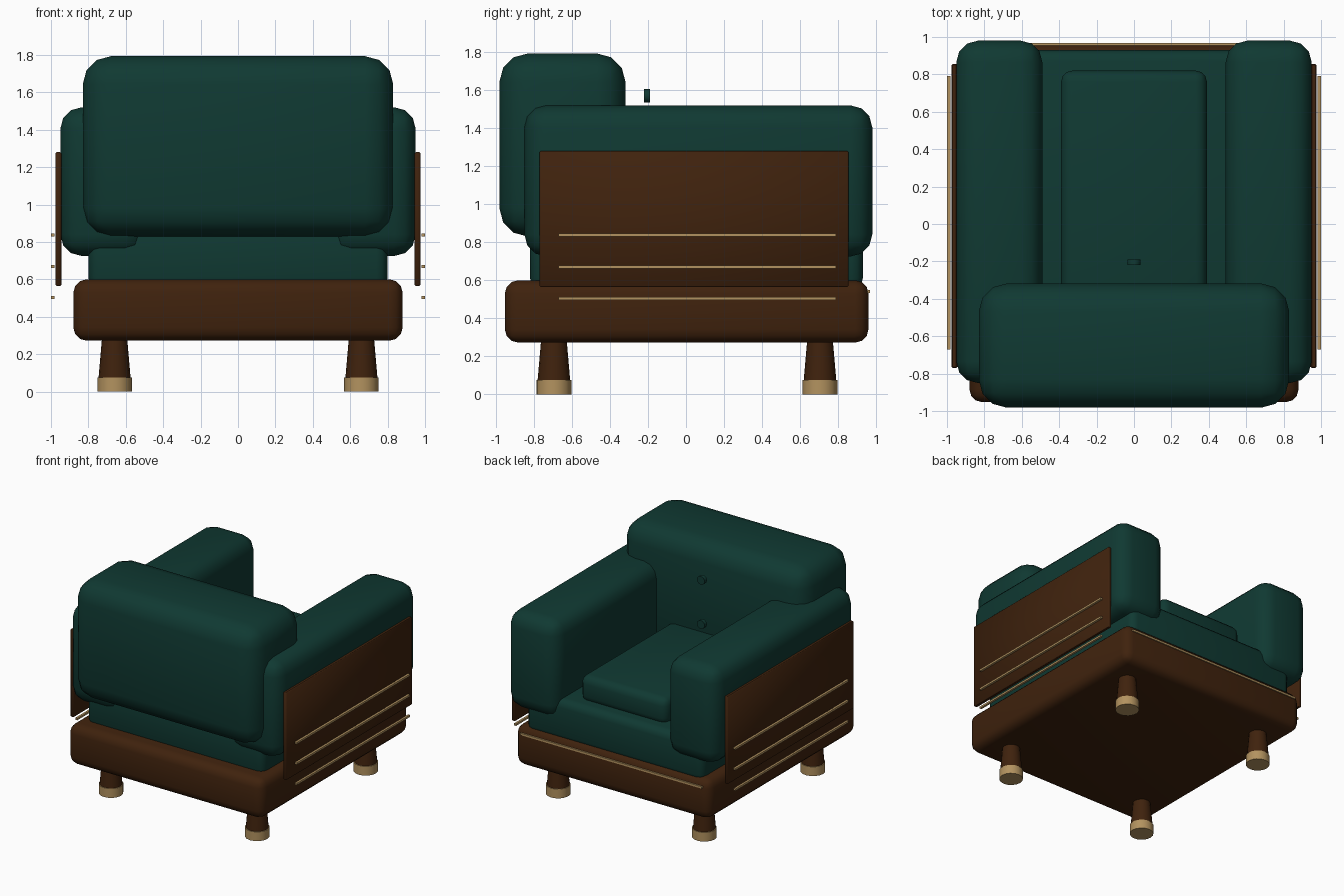
import bpy, math

if "Cube" in bpy.data.objects:
    bpy.data.objects.remove(bpy.data.objects["Cube"])


def material(name, rgb):
    m = bpy.data.materials.new(name)
    m.diffuse_color = (*rgb, 1)
    m.use_nodes = True
    m.node_tree.nodes["Principled BSDF"].inputs["Base Color"].default_value = m.diffuse_color
    return m


TEAL = material("dark teal fabric", (0.005, 0.041, 0.032))
WOOD = material("dark brown wood", (0.050, 0.016, 0.004))
BRASS = material("pale brass", (0.45, 0.29, 0.115))


def finish(name, mat, angle=45):
    ob = bpy.context.object
    ob.name = name
    ob.data.materials.append(mat)
    bpy.ops.object.shade_smooth_by_angle(angle=math.radians(angle))
    return ob


def block(name, mat, x, y, z, bevel=0.0, segments=3):
    """Rounded box given by its (min, max) ranges."""
    mid = [(a + b) / 2 for a, b in (x, y, z)]
    bpy.ops.mesh.primitive_cube_add(size=1, location=mid)
    ob = bpy.context.object
    ob.scale = [b - a for a, b in (x, y, z)]
    bpy.ops.object.transform_apply(location=False, rotation=False, scale=True)
    if bevel:
        mod = ob.modifiers.new("round", "BEVEL")
        mod.width = bevel
        mod.segments = segments
        mod.limit_method = "NONE"
        bpy.ops.object.modifier_apply(modifier=mod.name)
    return finish(name, mat)


def cone(name, mat, loc, r1, r2, depth, rot=(0, 0, 0), sides=16):
    bpy.ops.mesh.primitive_cone_add(vertices=sides, radius1=r1, radius2=r2,
                                    depth=depth, location=loc, rotation=rot)
    return finish(name, mat)


def span(side, a, b):
    """x range mirrored to the given side."""
    return tuple(sorted((side * a, side * b)))


# wooden base with brass strip along the open side
block("base", WOOD, (-0.88, 0.88), (-0.953, 0.96), (0.272, 0.60), 0.07)
block("base_strip", BRASS, (-0.82, 0.82), (0.952, 0.968), (0.532, 0.548))

# upholstery
block("seat_deck", TEAL, (-0.80, 0.80), (-0.82, 0.93), (0.55, 0.89), 0.06)
block("seat_cushion", TEAL, (-0.39, 0.39), (-0.60, 0.82), (0.86, 1.08), 0.06)
block("backrest", TEAL, (-0.83, 0.83), (-0.982, -0.318), (0.83, 1.793), 0.15)

# backrest buttons, standing clear of the cushion
for z in (1.21, 1.57):
    cone("backrest_button", TEAL, (0, -0.205, z), 0.035, 0.035, 0.03,
         (math.pi / 2, 0, 0), 12)

for s in (-1, 1):
    # arm, outer panel and brass rails
    block("arm", TEAL, span(s, 0.49, 0.95), (-0.85, 0.98), (0.725, 1.52), 0.115)
    block("side_panel", WOOD, span(s, 0.945, 0.976), (-0.77, 0.855),
          (0.565, 1.28), 0.006, 1)
    for z in (0.503, 0.67, 0.837):
        block("side_rail", BRASS, span(s, 0.982, 1.0), (-0.67, 0.79),
              (z - 0.008, z + 0.008))
    # legs with brass feet
    for y in (-0.695, 0.705):
        cone("leg", WOOD, (s * 0.66, y, 0.185), 0.086, 0.066, 0.23)
        cone("foot_cap", BRASS, (s * 0.66, y, 0.0375), 0.092, 0.092, 0.075)
